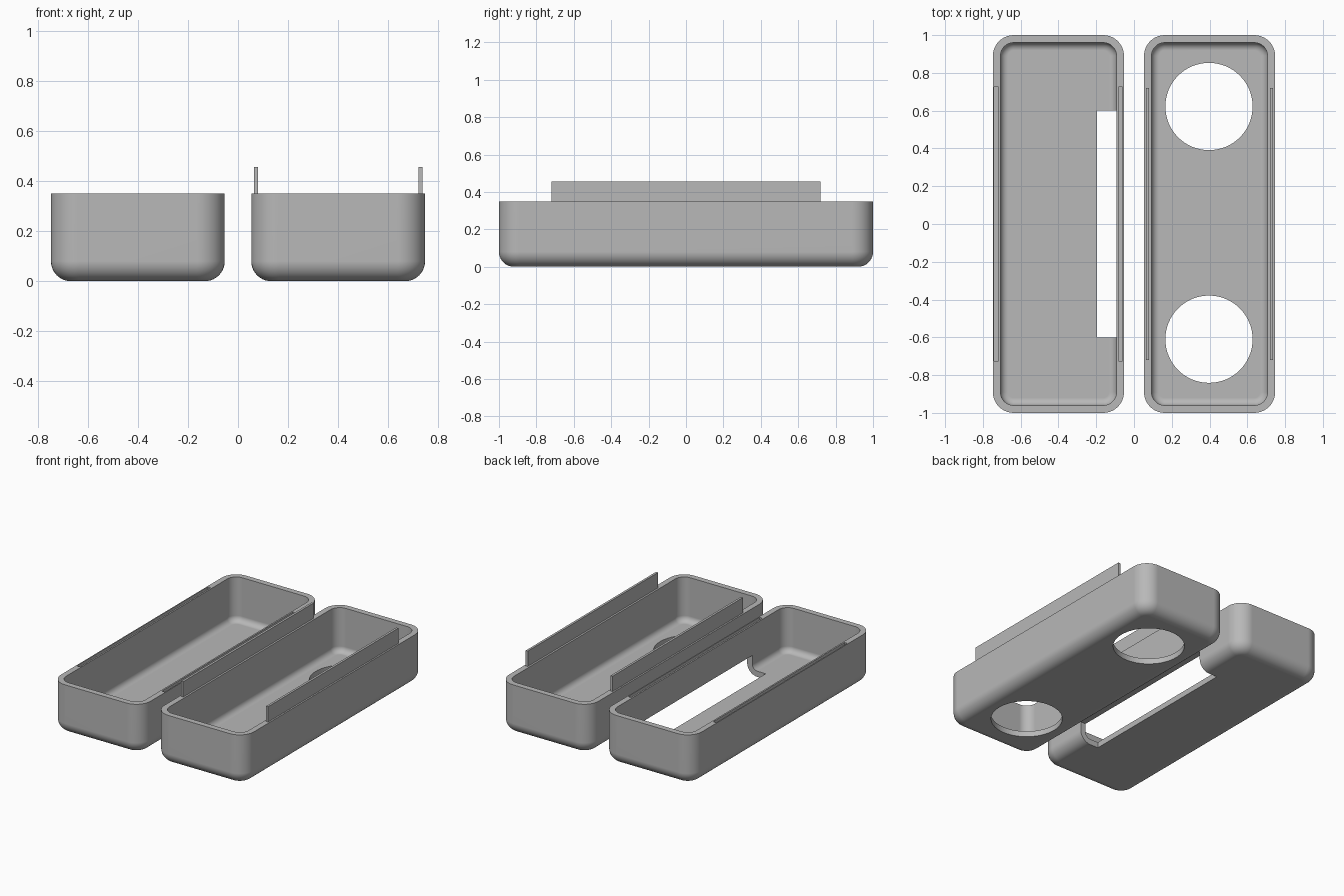
import bpy, bmesh, math

if "Cube" in bpy.data.objects:
    bpy.data.objects.remove(bpy.data.objects["Cube"])

HX, HY, H = 0.347, 1.0, 0.35      # half width, half length, height of one tray
WALL, R_SIDE, R_BASE = 0.04, 0.11, 0.08
CX = 0.4                          # tray centre offset

mat = bpy.data.materials.new("plain grey")
mat.diffuse_color = (0.48, 0.48, 0.48, 1)
mat.use_nodes = True
mat.node_tree.nodes["Principled BSDF"].inputs["Base Color"].default_value = mat.diffuse_color


def finish(name, bm, x=0.0):
    me = bpy.data.meshes.new(name)
    bmesh.ops.recalc_face_normals(bm, faces=bm.faces[:])
    bm.to_mesh(me)
    bm.free()
    me.materials.append(mat)
    ob = bpy.data.objects.new(name, me)
    ob.location.x = x
    bpy.context.collection.objects.link(ob)
    return ob


def ring(bm, inset, z, n=10):
    """Rounded rectangle loop, moved inward by inset."""
    r = max(R_SIDE - inset, 0.01)
    ax, ay = HX - inset - r, HY - inset - r
    out = []
    for k, (sx, sy) in enumerate([(1, 1), (-1, 1), (-1, -1), (1, -1)]):
        for i in range(n + 1):
            a = math.pi / 2 * (k + i / n)
            out.append(bm.verts.new((sx * ax + r * math.cos(a), sy * ay + r * math.sin(a), z)))
    return out


def tray(name, x):
    """Open rounded box: outer skin up, rim, inner skin down."""
    n = 10
    arc = [math.pi / 2 * i / n for i in range(n + 1)]
    prof = [(R_BASE * (1 - math.sin(a)), R_BASE * (1 - math.cos(a))) for a in arc]
    prof += [(0, H), (WALL, H)]
    ri = R_BASE - WALL
    prof += [(WALL + ri * (1 - math.sin(a)), WALL + ri * (1 - math.cos(a))) for a in reversed(arc)]
    bm = bmesh.new()
    rings = [ring(bm, i, z) for i, z in prof]
    for a, b in zip(rings, rings[1:]):
        for i in range(len(a)):
            j = (i + 1) % len(a)
            bm.faces.new((a[i], a[j], b[j], b[i]))
    bm.faces.new(rings[0])
    bm.faces.new(rings[-1])
    return finish(name, bm, x)


def box(name, x0, x1, y0, y1, z0, z1):
    bm = bmesh.new()
    bmesh.ops.create_cube(bm, size=1)
    for v in bm.verts:
        v.co = (x1 if v.co.x > 0 else x0, y1 if v.co.y > 0 else y0, z1 if v.co.z > 0 else z0)
    return finish(name, bm)


def cylinder(name, x, y, r):
    bm = bmesh.new()
    bmesh.ops.create_cone(bm, cap_ends=True, segments=64, radius1=r, radius2=r, depth=0.3)
    bmesh.ops.translate(bm, verts=bm.verts, vec=(x, y, 0))
    return finish(name, bm)


def activate(ob):
    bpy.ops.object.select_all(action='DESELECT')
    ob.select_set(True)
    bpy.context.view_layer.objects.active = ob


def cut(ob, cutter):
    activate(ob)
    m = ob.modifiers.new("cut", 'BOOLEAN')
    m.operation, m.solver, m.object = 'DIFFERENCE', 'EXACT', cutter
    bpy.ops.object.modifier_apply(modifier=m.name)
    bpy.data.objects.remove(cutter)


def smooth(ob):
    activate(ob)
    bpy.ops.object.shade_smooth_by_angle(angle=math.radians(30))
    w = ob.modifiers.new("weighted", 'WEIGHTED_NORMAL')
    w.keep_sharp = True


# Left tray: side window through floor and wall, groove in each long rim
left = tray("slotted_tray", -CX)
cut(left, box("window_cutter", -0.197, 0.0, -0.6, 0.6, -0.1, 0.14))
for s in (-1, 1):
    a, b = sorted((-CX + s * (HX - 0.007), -CX + s * (HX - 0.029)))
    cut(left, box("groove_cutter", a, b, -0.725, 0.725, H - 0.11, H + 0.1))
smooth(left)

# Right tray: two round holes in the floor
right = tray("holed_tray", CX)
for y in (0.622, -0.61):
    cut(right, cylinder("hole_cutter", 0.397, y, 0.231))
smooth(right)

# Tongues standing on the right tray's long rims
for s, side in ((-1, "inner"), (1, "outer")):
    a, b = sorted((CX + s * (HX - 0.011), CX + s * (HX - 0.027)))
    box(side + "_tongue", a, b, -0.72, 0.72, H - 0.01, 0.457)
